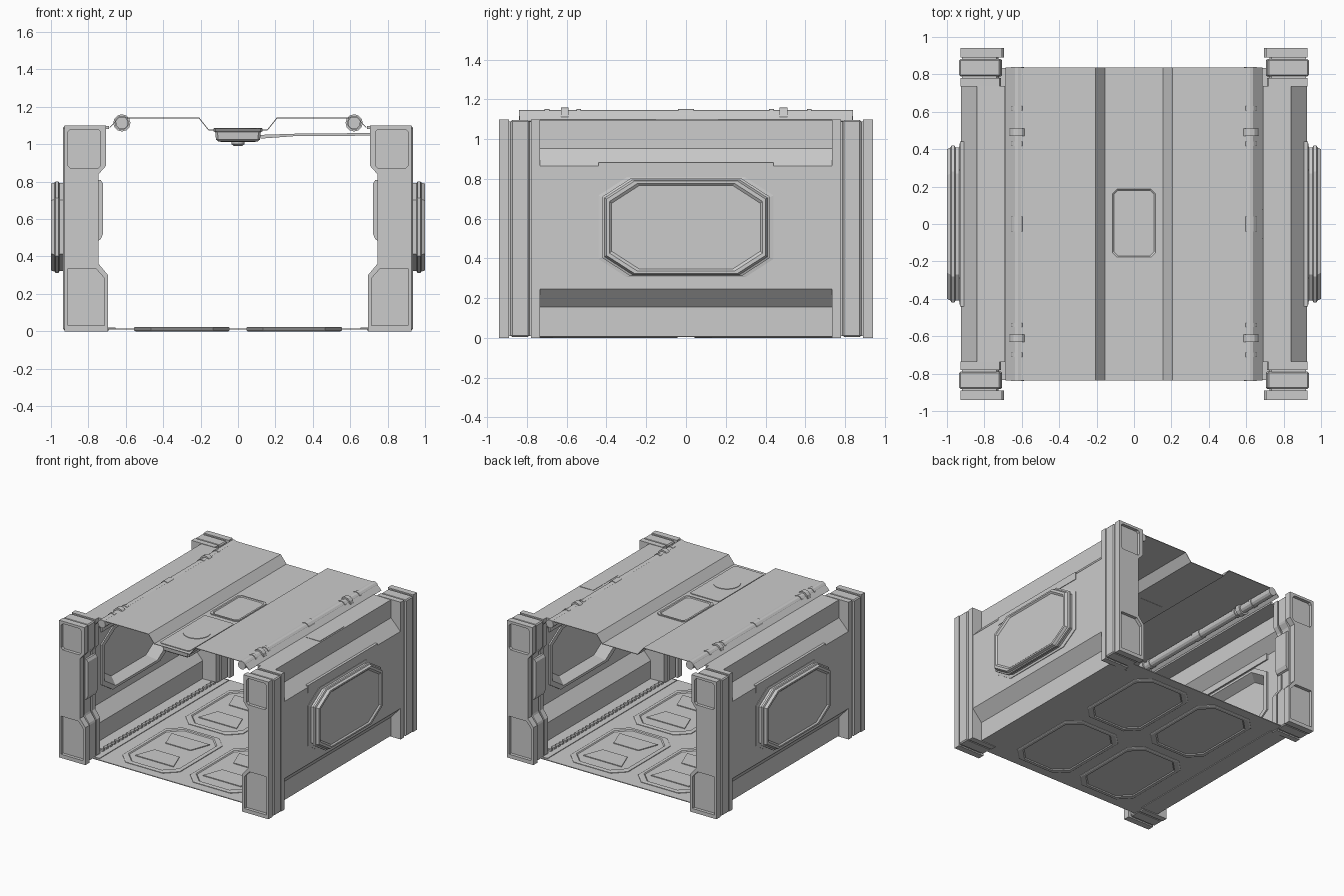
import bpy, bmesh, math
from mathutils import Vector

if "Cube" in bpy.data.objects:
    bpy.data.objects.remove(bpy.data.objects["Cube"])


def finish(name, bm, mirror=""):
    bmesh.ops.recalc_face_normals(bm, faces=bm.faces)
    me = bpy.data.meshes.new(name)
    bm.to_mesh(me)
    bm.free()
    ob = bpy.data.objects.new(name, me)
    bpy.context.collection.objects.link(ob)
    if mirror:
        add_mirror(ob, mirror)
    return ob


def add_mirror(ob, axes):
    m = ob.modifiers.new("mirror", "MIRROR")
    m.use_axis = [a in axes for a in "XYZ"]
    m.use_clip = False
    m.use_mirror_merge = False


def loft(name, rings, mirror="", caps=True):
    bm = bmesh.new()
    vs = [[bm.verts.new(p) for p in r] for r in rings]
    n = len(rings[0])
    for a, b in zip(vs, vs[1:]):
        for i in range(n):
            j = (i + 1) % n
            bm.faces.new((a[i], a[j], b[j], b[i]))
    if caps:
        bm.faces.new(vs[0])
        bm.faces.new(vs[-1])
    return finish(name, bm, mirror)


def place(p, axis, t):
    u, v = p
    return {"X": (t, u, v), "Y": (u, t, v), "Z": (u, v, t)}[axis]


def prism(name, pts, axis, a, b, mirror=""):
    return loft(name, [[place(p, axis, t) for p in pts] for t in (a, b)], mirror)


def box(name, x0, x1, y0, y1, z0, z1, mirror=""):
    return prism(name, [(x0, y0), (x1, y0), (x1, y1), (x0, y1)], "Z", z0, z1, mirror)


def sheet(name, pts, y, thick, mirror=""):
    bm = bmesh.new()
    a = [bm.verts.new((p[0], -y, p[1])) for p in pts]
    b = [bm.verts.new((p[0], y, p[1])) for p in pts]
    for i in range(len(pts) - 1):
        bm.faces.new((a[i], a[i + 1], b[i + 1], b[i]))
    ob = finish(name, bm)
    s = ob.modifiers.new("solid", "SOLIDIFY")
    s.thickness, s.offset = thick, 0
    return ob


def octagon(cu, cv, hu, hv, ku, kv):
    q = [(hu, hv - kv), (hu - ku, hv)]
    q += [(-u, v) for u, v in reversed(q)]
    q += [(-u, -v) for u, v in q]
    return [(cu + u, cv + v) for u, v in q]


def cut(ob, cutter):
    m = ob.modifiers.new("cut", "BOOLEAN")
    m.operation, m.object, m.solver = "DIFFERENCE", cutter, "EXACT"
    cutter.hide_render = True
    cutter.hide_viewport = True
    cutter.display_type = "WIRE"


# Corner pillars: three stacked slabs with pockets in the outer one
def pillar_profile(inner, mid, outer, d=0.0):
    return [(inner, d), (outer, d), (outer, 1.10 - d), (inner + .01, 1.10 - d),
            (inner + .01, .885), (mid, .84), (mid, .36), (inner, .30)]


plate = prism("pillar_front_plate", pillar_profile(.695, .745, .928), "Y", -.94, -.89)
top_in = octagon(.822, .975, .088, .105, .015, .015)
low_in = [(.715, .03), (.91, .03), (.91, .335), (.76, .335), (.715, .285)]
cut(plate, prism("pocket_cutter_top", top_in, "Y", -.96, -.915))
cut(plate, prism("pocket_cutter_low", low_in, "Y", -.96, -.915))
add_mirror(plate, "XY")
prism("pillar_core", pillar_profile(.725, .76, .92, .01), "Y", -.90, -.735, "XY")
core = prism("pillar_column", pillar_profile(.705, .75, .935, .004), "Y", -.882, -.788)
bv = core.modifiers.new("bevel", "BEVEL")
bv.width = .008
add_mirror(core, "XY")
prism("pillar_inner_plate", pillar_profile(.71, .75, .928), "Y", -.78, -.735, "XY")
# Pads on the inner side of the pillars
prism("pillar_pad", [(.76, .48), (.735, .49), (.722, .52), (.722, .79), (.735, .81), (.76, .81)],
      "Y", -.87, -.75, "XY")

# Side walls: one bent sheet per side with a window niche
wall = sheet("side_wall", [(.69, .012), (.835, .012), (.835, .16), (.918, .25), (.918, .862),
                           (.835, .95), (.835, 1.09), (.69, 1.09)], .737, .016)
cut(wall, prism("niche_cutter", octagon(0, .555, .41, .235, .14, .09), "X", .88, .96))
add_mirror(wall, "X")
niche = [(.97, .36, .19), (.9, .405, .23), (.9, .44, .25), (.93, .44, .25), (.935, .41, .235),
         (.955, .41, .235), (.96, .42, .245), (.975, .42, .245), (.98, .41, .238),
         (1.0, .40, .232), (1.0, .385, .22), (.99, .375, .21)]
loft("window_niche", [[(x, *p) for p in octagon(0, .557, hy, hz, .14, .09)]
                      for x, hy, hz in niche], "X")
prism("wall_top_tab", [(.90, .82), (.93, .82), (.93, .882), (.90, .882)], "Y", -.44, .44, "X")
box("wall_top_block", .71, .83, -.15, .16, 1.07, 1.10)

# Roof: bent sheet with a sunken centre channel
sheet("roof", [(-.685, 1.09), (-.635, 1.14), (-.208, 1.14), (-.157, 1.076), (.157, 1.076),
               (.208, 1.14), (.635, 1.14), (.685, 1.09)], .837, .005)
# Roof hatch rim, light tray and round vent in the channel
hatch = [(1.072, 0), (1.086, 0), (1.086, .014), (1.080, .02)]
loft("roof_hatch", [[(*p, z) for p in octagon(0, .005, .128 - i, .195 - i, .022, .022)]
                    for z, i in hatch])
tray = [(1.084, .005), (1.068, .005), (1.066, .014), (1.025, .018), (1.015, .03), (1.012, .05)]
loft("ceiling_light_tray", [[(*p, z) for p in octagon(0, -.52, .136 - i, .292 - i, .012, .012)]
                            for z, i in tray])
circle = [(math.cos(k * math.pi / 16), math.sin(k * math.pi / 16)) for k in range(32)]
loft("roof_vent", [[(.1 * c, -.52 + .1 * s, z) for c, s in circle] for z in (1.07, 1.088)])
loft("light_knob", [[(r * c, -.52 + r * s, z) for c, s in circle]
                    for r, z in ((.034, 1.02), (.034, 1.0), (.022, .99))])
# Arm from the light to the right wall
prism("ceiling_arm", [(.12, 1.03), (.3, 1.043), (.72, 1.046), (.72, 1.06), (.3, 1.056), (.12, 1.05)],
      "Y", -.08, .08)

# Pipes below the roof edges, with collars
ring = [(math.cos(k * math.pi / 6), math.sin(k * math.pi / 6)) for k in range(12)]
prof = [(-.84, .033)]
for y, w, r in ((-.70, .012, .038), (-.61, .02, .046), (-.54, .012, .038), (0, .04, .038),
                (.43, .012, .038), (.49, .02, .046), (.62, .012, .038)):
    prof += [(y - w, .033), (y - w, r), (y + w, r), (y + w, .033)]
prof.append((.84, .033))
pipe = loft("ceiling_pipe", [[(.621 + r * c, y, 1.114 + r * s) for c, s in ring]
                             for y, r in prof], "X")

# Floor sheet with four framed panels
box("floor", -.72, .72, -.835, .835, .009, .015)
up = [(.02, 0), (.024, .006), (.024, .03), (.017, .036)]
panel = up[::-1] + [(.024 - z, i) for z, i in up]
loft("floor_panel", [[(*p, z) for p in octagon(.3, .4, .255 - i, .36 - i, .09, .09)]
                     for z, i in panel], "XY")
for side in (-1, 1):
    yc = .4 + side * .17
    pts = [(.13, yc + side * .06), (.47, yc + side * .06), (.41, yc - side * .1), (.19, yc - side * .1)]
    prism("floor_tread", pts, "Z", .014, .023, "XY")
# Side rails with teeth along the floor edges
box("floor_rail", .655, .70, -.82, .82, .014, .02, "X")
for k in range(30):
    y = -.70 + k * 1.4 / 29
    box("rail_tooth", .70, .73, y - .012, y + .012, .014, .034, "X")
